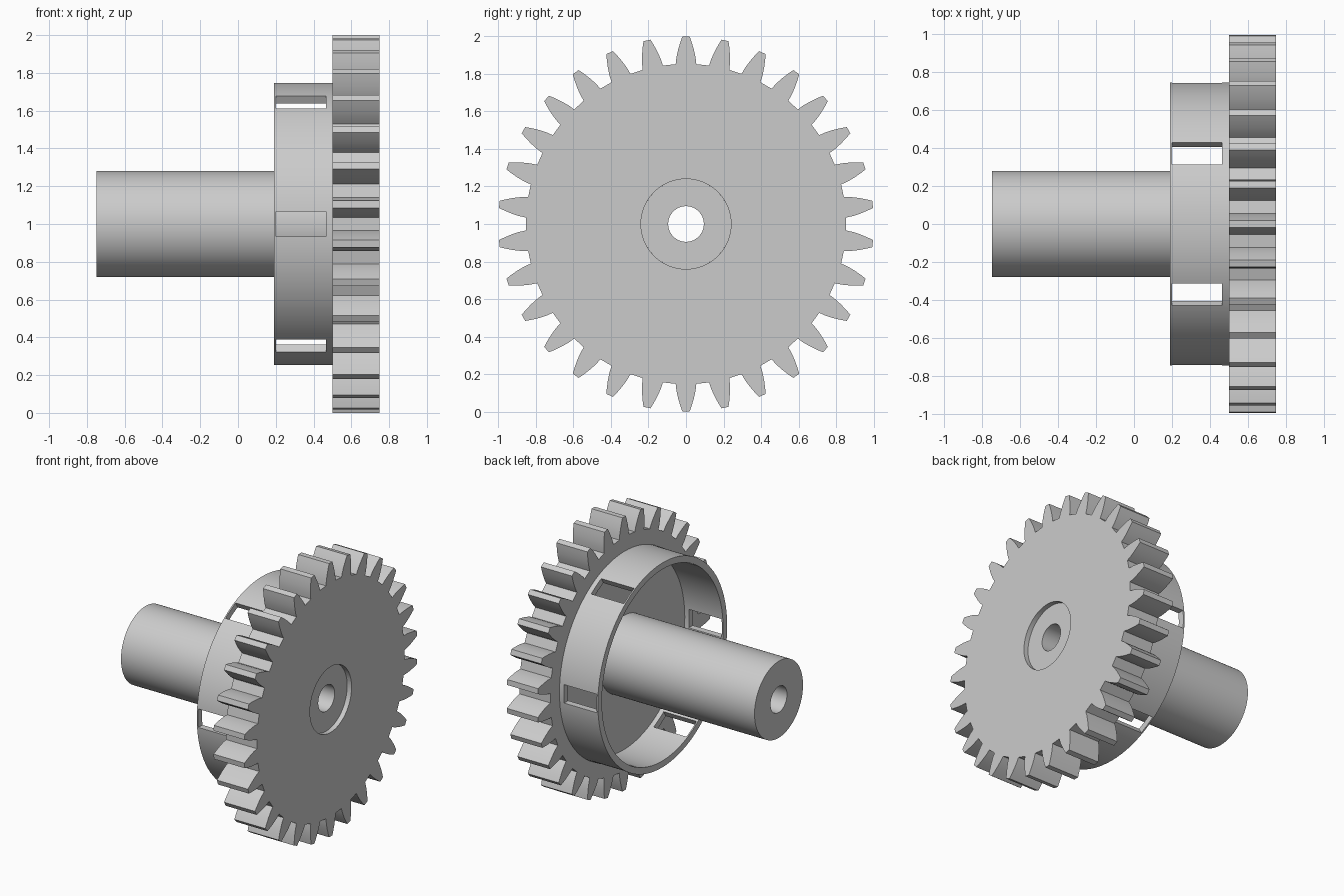
import bpy, bmesh
from math import sin, cos, pi, radians

AXIS_Z = 1.0
TEETH = 30

cube = bpy.data.objects.get("Cube")
if cube:
    bpy.data.objects.remove(cube, do_unlink=True)

grey = bpy.data.materials.new("light grey")
grey.use_nodes = True
colour = (0.6, 0.6, 0.6, 1)
grey.diffuse_color = colour
grey.node_tree.nodes["Principled BSDF"].inputs["Base Color"].default_value = colour


def point(x, r, a):
    """Point at radius r and angle a (from straight up) around the x axis."""
    return (x, r * sin(a), AXIS_Z + r * cos(a))


def sweep(name, sections):
    """Join closed cross-sections, each a list of points, into a closed ring."""
    bm = bmesh.new()
    loops = [[bm.verts.new(p) for p in s] for s in sections]
    for i, b in enumerate(loops):
        a = loops[i - 1]
        for j in range(len(a)):
            bm.faces.new((a[j - 1], a[j], b[j], b[j - 1]))
    bmesh.ops.recalc_face_normals(bm, faces=bm.faces)
    mesh = bpy.data.meshes.new(name)
    bm.to_mesh(mesh)
    bm.free()
    mesh.materials.append(grey)
    obj = bpy.data.objects.new(name, mesh)
    bpy.context.collection.objects.link(obj)
    return obj


def lathe(name, profile, steps=96):
    """Turn a closed (x, radius) profile around the x axis."""
    return sweep(name, [[point(x, r, 2 * pi * i / steps) for x, r in profile]
                        for i in range(steps)])


def smooth(obj, angle=30):
    bpy.ops.object.select_all(action='DESELECT')
    obj.select_set(True)
    bpy.context.view_layer.objects.active = obj
    bpy.ops.object.shade_smooth_by_angle(angle=radians(angle))


# Gear wheel: (radius, half width) up one flank, mirrored for the other
flank = [(0.853, 0.055), (0.89, 0.051), (0.93, 0.042), (0.97, 0.03), (1.0, 0.019)]
tooth = [(r, -w / r) for r, w in flank] + [(r, w / r) for r, w in reversed(flank)]
rim = [(r, a + 2 * pi * i / TEETH) for i in range(TEETH) for r, a in tooth]
gear = sweep("gear_wheel", [[point(0.5, 0.24, a), point(0.5, r, a),
                             point(0.75, r, a), point(0.75, 0.24, a)]
                            for r, a in rim])
smooth(gear, 20)

# Bored shaft, stepped through the wheel and ending at the recess floor
shaft = lathe("shaft", [(-0.75, 0.095), (-0.75, 0.28), (0.5, 0.28),
                        (0.5, 0.24), (0.715, 0.24), (0.715, 0.095)])
smooth(shaft)

# Thin collar with six slots, cut by three bars across the diameter
collar = lathe("slotted_collar", [(0.19, 0.7), (0.19, 0.747),
                                  (0.51, 0.747), (0.51, 0.7)])
for i in range(3):
    bpy.ops.mesh.primitive_cube_add(size=1, location=(0.3325, 0, AXIS_Z),
                                    rotation=(i * pi / 3, 0, 0))
    bar = bpy.context.object
    bar.name = "slot_cutter"
    bar.scale = (0.265, 2, 0.135)
    bar.hide_render = True
    bpy.context.view_layer.update()
    cut = collar.modifiers.new("slot", 'BOOLEAN')
    cut.operation = 'DIFFERENCE'
    cut.solver = 'EXACT'
    cut.object = bar
    bpy.context.view_layer.objects.active = collar
    bpy.ops.object.modifier_apply(modifier=cut.name)
    bpy.data.objects.remove(bar, do_unlink=True)
smooth(collar)
